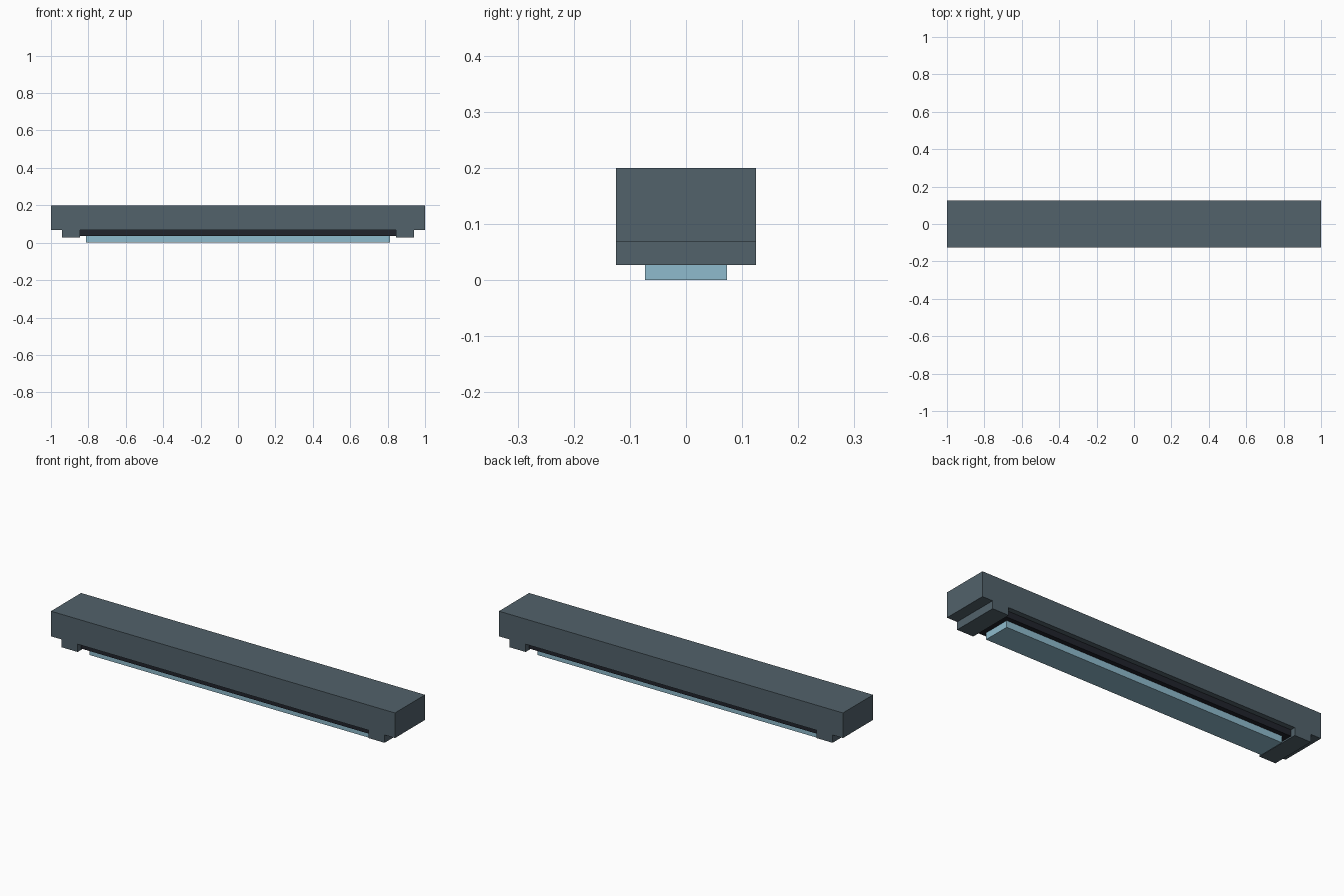
import bpy
import bmesh

if "Cube" in bpy.data.objects:
    bpy.data.objects.remove(bpy.data.objects["Cube"])


def material(name, rgb):
    mat = bpy.data.materials.new(name)
    mat.diffuse_color = (*rgb, 1.0)
    mat.use_nodes = True
    mat.node_tree.nodes["Principled BSDF"].inputs["Base Color"].default_value = mat.diffuse_color
    return mat


def extrude_profile(name, points, half_depth, mat):
    """Extrude an XZ outline along y, centred on y = 0."""
    bm = bmesh.new()
    face = bm.faces.new([bm.verts.new((x, -half_depth, z)) for x, z in points])
    result = bmesh.ops.extrude_face_region(bm, geom=[face])
    moved = [v for v in result["geom"] if isinstance(v, bmesh.types.BMVert)]
    bmesh.ops.translate(bm, verts=moved, vec=(0, 2 * half_depth, 0))
    bmesh.ops.recalc_face_normals(bm, faces=bm.faces)
    mesh = bpy.data.meshes.new(name)
    bm.to_mesh(mesh)
    bm.free()
    mesh.materials.append(mat)
    obj = bpy.data.objects.new(name, mesh)
    bpy.context.collection.objects.link(obj)
    return obj


def slab(name, half_x, half_y, z0, z1, mat):
    outline = [(-half_x, z0), (half_x, z0), (half_x, z1), (-half_x, z1)]
    return extrude_profile(name, outline, half_y, mat)


slate = material("slate grey", (0.084, 0.122, 0.147))
black = material("blue black", (0.015, 0.017, 0.025))
glass = material("pale blue", (0.275, 0.497, 0.610))

# Housing with a stepped foot near each end, mirrored across x
right_half = [(0.845, 0.068), (0.845, 0.027), (0.94, 0.027),
              (0.94, 0.068), (1.0, 0.068), (1.0, 0.2)]
outline = right_half + [(-x, z) for x, z in reversed(right_half)]
extrude_profile("housing", outline, 0.125, slate)

# Dark mounting plate between the feet
slab("mounting_plate", 0.845, 0.098, 0.035, 0.068, black)

# Pale light panel hanging underneath
slab("light_panel", 0.813, 0.073, 0.0, 0.035, glass)
